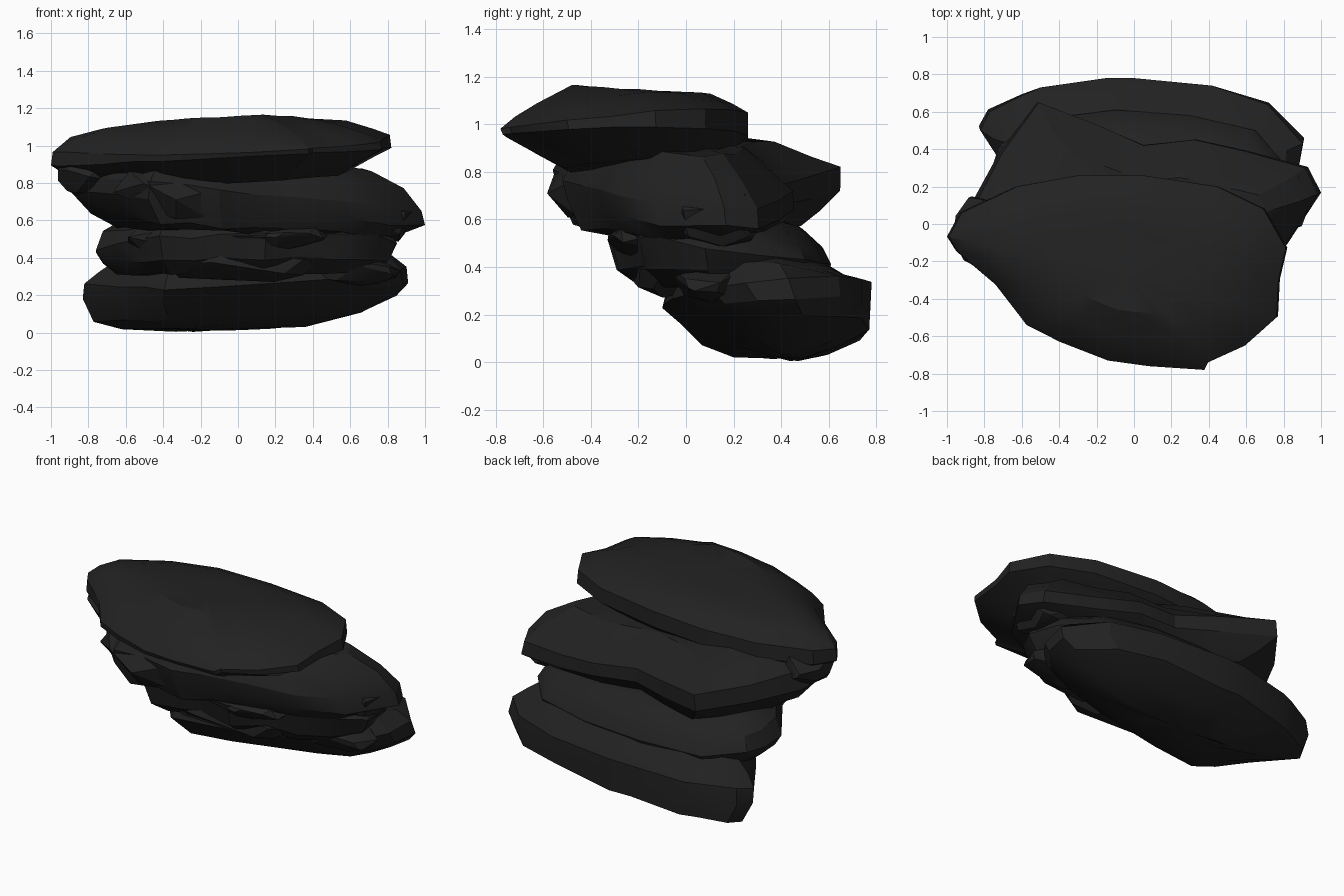
import bpy, bmesh, math, random
from mathutils import Vector

if "Cube" in bpy.data.objects:
    bpy.data.objects.remove(bpy.data.objects["Cube"])

rng = random.Random(4)
stone = bpy.data.materials.new("dark stone")
stone.use_nodes = True
colour = (0.016, 0.016, 0.016, 1)
stone.diffuse_color = colour
stone.node_tree.nodes["Principled BSDF"].inputs["Base Color"].default_value = colour


def finish(name, bm, angle):
    bmesh.ops.recalc_face_normals(bm, faces=bm.faces)
    mesh = bpy.data.meshes.new(name)
    bm.to_mesh(mesh)
    bm.free()
    mesh.materials.append(stone)
    obj = bpy.data.objects.new(name, mesh)
    bpy.context.collection.objects.link(obj)
    bpy.ops.object.select_all(action="DESELECT")
    obj.select_set(True)
    bpy.context.view_layer.objects.active = obj
    bpy.ops.object.shade_smooth_by_angle(angle=math.radians(angle))


def slab(name, outline, centre, levels, rough):
    """Loft an outline through levels of (scale_x, scale_y, shift_y, height, tilt_x, tilt_y)."""
    bm = bmesh.new()
    cx, cy = centre
    rings = []
    for scale_x, scale_y, shift, height, tilt_x, tilt_y in levels:
        ring = []
        for px, py in outline:
            dx = (px - cx) * scale_x
            dy = (py - cy) * scale_y + shift
            z = height + tilt_x * dx + tilt_y * dy
            ring.append(bm.verts.new((cx + dx, cy + dy, z + rng.uniform(-rough, rough))))
        rings.append(ring)
    count = len(outline)
    for low, high in zip(rings, rings[1:]):
        for i in range(count):
            j = (i + 1) % count
            bm.faces.new((low[i], low[j], high[j], high[i]))
    # close both ends with a fan around the middle
    for ring in (rings[0], rings[-1]):
        middle = sum((v.co for v in ring), Vector()) / count
        hub = bm.verts.new(middle)
        for i in range(count):
            bm.faces.new((ring[i], ring[(i + 1) % count], hub))
    finish(name, bm, 28)


def chunk(name, place, size):
    """Angular broken lump made from the hull of scattered points on a ball."""
    bm = bmesh.new()
    for i in range(26):
        p = Vector([rng.gauss(0, 1) for axis in range(3)]).normalized()
        bm.verts.new(Vector(place) + Vector(a * b for a, b in zip(p, size)))
    bmesh.ops.convex_hull(bm, input=bm.verts)
    finish(name, bm, 24)


# Cap slab, broad and gently domed, with a thin front lip
slab("top_slab",
     [(-1, -.07), (-.93, .06), (-.63, .2), (-.3, .26), (.05, .26), (.45, .2),
      (.7, .08), (.82, -.13), (.78, -.3), (.77, -.5), (.6, -.65), (.4, -.74),
      (.38, -.78), (.08, -.76), (-.14, -.73), (-.4, -.63), (-.58, -.54),
      (-.74, -.33), (-.95, -.15)],
     (-.05, -.26),
     [(.72, .55, .04, .81, .06, .04), (.87, .82, .02, .875, .07, 0),
      (1, .99, .005, .94, .055, .01), (.99, 1, 0, 1, .05, .08),
      (.89, .88, 0, 1.055, .03, .07), (.72, .7, 0, 1.105, .03, .06),
      (.42, .42, 0, 1.145, .02, -.06)], .005)

# Second slab, dipping to the left side and spreading in two lobes at the back
slab("upper_slab",
     [(-.9, 0), (-.87, .1), (-.72, .38), (-.52, .65), (-.2, .53), (.05, .42),
      (.33, .45), (.6, .39), (.93, .3), (1, .16), (.82, -.12), (.6, -.28),
      (.3, -.36), (.08, -.42), (-.1, -.52), (-.3, -.52), (-.48, -.56), (-.66, -.38)],
     (.05, .05),
     [(.75, .72, 0, .54, -.03, .02), (.88, .86, 0, .575, -.07, .04),
      (1, .98, .01, .66, -.1, 0), (.98, 1, 0, .75, -.11, 0),
      (.88, .83, -.02, .85, -.1, -.08), (.7, .62, -.05, .925, -.08, -.08)], .012)

# Third slab, thin and set back, sloping down to the base behind
slab("lower_slab",
     [(-.76, .14), (-.76, .3), (-.72, .42), (-.5, .56), (-.1, .61), (.3, .58),
      (.65, .5), (.82, .3), (.85, .08), (.74, -.1), (.55, -.2), (.35, -.22),
      (.15, -.32), (-.1, -.27), (-.25, -.29), (-.42, -.33), (-.51, -.23), (-.64, -.04)],
     (0, .15),
     [(.85, .75, .03, .31, 0, 0), (.95, .94, .01, .38, .02, -.03),
      (1, 1, 0, .465, .02, -.12), (.95, .92, 0, .53, 0, -.12),
      (.83, .74, 0, .59, 0, -.08), (.7, .5, 0, .62, 0, -.05)], .014)

# Base slab, undercut at the front with a rounded keel and a cut right corner
slab("base_slab",
     [(-.83, .5), (-.78, .6), (-.6, .69), (-.5, .73), (-.15, .78), (0, .78),
      (.42, .74), (.72, .64), (.91, .43), (.88, .25), (.76, .1), (.5, .01),
      (.2, -.06), (-.1, -.09), (-.4, -.1), (-.5, .02), (-.64, .21)],
     (0, .38),
     [(.4, .15, .04, .02, .05, 0), (.75, .5, .06, .055, .08, .05),
      (.93, .8, .07, .12, .09, .06), (1, .9, .035, .21, .06, .08),
      (.99, 1, 0, .295, .05, .1), (.9, .86, -.03, .37, .05, -.05),
      (.7, .62, -.05, .45, .02, -.15)], .009)

# Broken lumps along the front and side ledges
chunks = {
    "front_right_lump": ((-.34, -.35, .75), (.34, .24, .18)),
    "right_shoulder_lump": ((-.77, -.04, .85), (.2, .22, .14)),
    "front_ledge_lump": ((.2, -.18, .52), (.32, .15, .1)),
    "right_ledge_lump": ((-.42, -.13, .5), (.18, .18, .11)),
    "left_ledge_lump": ((.62, .1, .33), (.26, .16, .08)),
    "left_side_lump": ((.76, .15, .61), (.21, .22, .14)),
    "under_ledge_lump": ((0, -.08, .37), (.46, .18, .11)),
}
for name, (place, size) in chunks.items():
    chunk(name, place, size)
